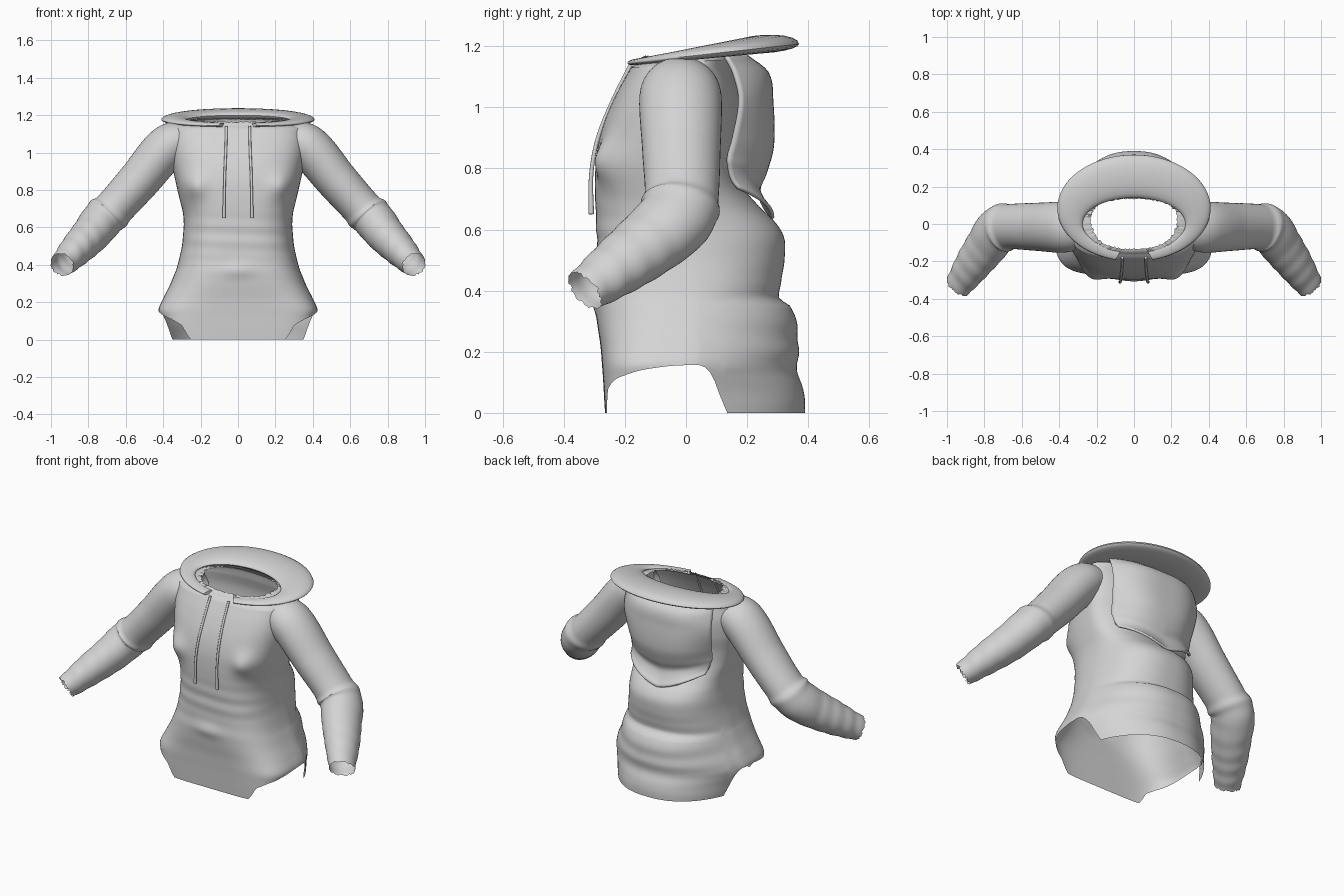
import bpy, bmesh, math, random
from mathutils import Vector

random.seed(4)
if bpy.data.objects.get("Cube"):
    bpy.data.objects.remove(bpy.data.objects["Cube"])

fabric = bpy.data.materials.new("grey fabric")
fabric.use_nodes = True
GREY = (0.66, 0.66, 0.66, 1)
fabric.diffuse_color = GREY
fabric.node_tree.nodes["Principled BSDF"].inputs["Base Color"].default_value = GREY


def curve(table, t):
    """Smooth value of a table whose first column is the parameter."""
    n = len(table)
    t = min(max(t, table[0][0]), table[-1][0])
    i = 0
    while i < n - 2 and t > table[i + 1][0]:
        i += 1
    a, b = table[i], table[i + 1]
    p, q = table[max(i - 1, 0)], table[min(i + 2, n - 1)]
    h = b[0] - a[0]
    s = (t - a[0]) / h
    out = []
    for k in range(1, len(a)):
        ma = (b[k] - p[k]) / (b[0] - p[0]) * h
        mb = (q[k] - a[k]) / (q[0] - a[0]) * h
        out.append(a[k] * (1 + 2 * s) * (1 - s) ** 2 + ma * s * (1 - s) ** 2
                   + b[k] * s * s * (3 - 2 * s) + mb * s * s * (s - 1))
    return out


def loft(name, rings, closed=True, caps=False, mirror=False):
    """Skin a list of equally long point rings."""
    bm = bmesh.new()
    grid = [[bm.verts.new(p) for p in ring] for ring in rings]
    n = len(grid[0])
    for r0, r1 in zip(grid, grid[1:]):
        for j in range(n if closed else n - 1):
            k = (j + 1) % n
            bm.faces.new((r0[j], r0[k], r1[k], r1[j]))
    if caps:
        bm.faces.new(grid[0][::-1])
        bm.faces.new(grid[-1])
    bmesh.ops.recalc_face_normals(bm, faces=bm.faces)
    mesh = bpy.data.meshes.new(name)
    bm.to_mesh(mesh)
    bm.free()
    obj = bpy.data.objects.new(name, mesh)
    bpy.context.collection.objects.link(obj)
    mesh.materials.append(fabric)
    if mirror:
        obj.modifiers.new("Mirror", "MIRROR")
    bpy.ops.object.select_all(action="DESELECT")
    obj.select_set(True)
    bpy.context.view_layer.objects.active = obj
    bpy.ops.object.shade_smooth_by_angle(angle=math.radians(50))
    return obj


def gauss(d, width):
    return math.exp(-(d / width) ** 2)


# Torso: height, half width, front depth, back depth
BODY = [(0, .38, -.265, .388), (.05, .395, -.268, .39), (.12, .415, -.272, .368),
        (.16, .425, -.275, .365), (.22, .40, -.28, .368), (.29, .365, -.29, .362),
        (.35, .34, -.295, .342), (.375, .33, -.295, .305), (.43, .315, -.29, .312),
        (.5, .30, -.292, .322), (.57, .293, -.292, .322), (.62, .29, -.294, .295),
        (.68, .295, -.296, .235), (.75, .312, -.298, .18), (.85, .335, -.292, .16),
        (.95, .355, -.268, .17), (1.05, .365, -.225, .17), (1.13, .36, -.18, .15)]
# Hem height by depth: the sides are cut away in an arch
HEM = [(-.262, 0), (-.253, .08), (-.2, .125), (-.1, .15), (.03, .157), (.07, .145), (.1, .09), (.13, 0)]


def oval(hw, yf, yb, a, front=3.0, back=2.5, taper=0.0):
    c, s = math.cos(a), math.sin(a)
    power = back if s > 0 else front
    yc = min(.03, yf * .2 + yb * .5)
    x = hw * math.copysign(abs(c) ** (2 / power), c)
    reach = math.copysign(abs(s) ** (2 / power), s)
    depth = (yb - yc) if s > 0 else (yc - yf)
    return x * (1 - taper * max(0, reach)), yc + reach * depth


def torso_point(a, z):
    # The back narrows behind the hips, the front hem is nearly square
    x, y = oval(*curve(BODY, z), a, 3 + 2.5 * gauss(z, .2), 2.4, .07 + .2 * gauss(z - .15, .22))
    if y < 0:
        y -= .037 * gauss(math.hypot(abs(x) - .235, z - .82), .068)
        y -= .012 * gauss(math.hypot(x * .5, z - .37), .04)
        y -= .002 * math.sin(z * 75 + 3 * x) * gauss(z - .55, .12)
    else:
        y += .003 * math.sin(z * 62 + 2 * math.cos(3 * x)) * gauss(z - .2, .2)
    return Vector((x, y, z))


SEG, ROWS = 192, 90
angles = [2 * math.pi * i / SEG for i in range(SEG)]
hems = []
for a in angles:
    y = torso_point(a, .05).y
    hems.append(0 if y <= HEM[0][0] or y >= HEM[-1][0] else max(0, curve(HEM, y)[0]))
rings = []
for r in range(ROWS + 1):
    t = r / ROWS
    rings.append([torso_point(a, h + (1.13 - h) * t) for a, h in zip(angles, hems)])
# Shoulders close in to a frayed neck opening that follows the collar tilt
for hw, yf, yb, z, fray in [(.345, -.168, .148, 1.148, 0), (.31, -.155, .145, 1.16, 0),
                            (.27, -.148, .142, 1.17, 0), (.235, -.137, .137, 1.178, .01)]:
    ring = []
    for a in angles:
        x, y = oval(hw, yf, yb, a, 2.5)
        k = 1 - random.random() * fray * 5
        ring.append(Vector((x * k, y * k, z + .06 * y - random.random() * fray)))
    rings.append(ring)
loft("torso", rings)


def sweep(name, path, steps, sides, wrinkle=0.0, squash=1.0, fray=0.0, caps=False):
    """Tube along a path of (t, x, y, z, radius), mirrored to both sides."""
    rings = []
    for i in range(steps + 1):
        t = i / steps
        *p, rad = curve(path, t)
        ahead, behind = curve(path, min(t + .01, 1)), curve(path, max(t - .01, 0))
        d = (Vector(ahead[:3]) - Vector(behind[:3])).normalized()
        side = d.cross(Vector((1, 0, 1))).normalized()
        up = side.cross(d)
        ring = []
        for j in range(sides):
            a = 2 * math.pi * j / sides
            w = rad + wrinkle * math.sin(t * 70 + 2 * math.sin(a)) * max(0, t - .4)
            w += wrinkle * 2.5 * gauss(t - .52 - .02 * math.sin(a), .02)
            end = d * (random.uniform(-1, 1) * fray if i == steps else 0)
            ring.append(Vector(p) + side * w * squash * math.cos(a) + up * w * math.sin(a) + end)
        rings.append(ring)
    return loft(name, rings, caps=caps, mirror=True)


# Sleeves
sweep("sleeves", [(0, .27, -.015, 1.07, .10), (.12, .375, -.018, 1.03, .118),
                  (.3, .53, -.015, .85, .112), (.48, .665, -.015, .70, .106),
                  (.58, .73, -.035, .635, .11), (.68, .785, -.11, .565, .103),
                  (.84, .865, -.22, .48, .088), (1, .94, -.33, .40, .066)],
      90, 48, wrinkle=.003, squash=1.14, fray=.008)

# Drawstrings hang just in front of the chest
sweep("drawstrings", [(0, .062, -.18, 1.14, .007), (.25, .065, -.24, 1.02, .007),
                      (.5, .07, -.288, .90, .007), (.75, .073, -.31, .78, .007),
                      (1, .075, -.31, .65, .009)], 40, 10, caps=True)

# Hood hanging down the back: drop, middle depth, edge depth
HOOD = [(0, .20, .13), (.1, .265, .155), (.28, .28, .175), (.55, .282, .155),
        (.72, .258, .137), (.82, .238, .14), (.92, .255, .15), (1, .284, .17)]
rows = []
for i in range(41):
    v = i / 40
    mid, edge = curve(HOOD, v)
    row = []
    for j in range(49):
        u = j / 24 - 1
        lift = .10 * abs(u) ** 1.3 * v ** 2
        half = .285 + .01 * math.sin(v * 6) - .03 * max(0, v - .75) / .25
        row.append(Vector((u * half, edge + (mid - edge) * (1 - abs(u) ** 3),
                           1.165 - .53 * v + lift)))
    rows.append(row)
hood = loft("hood", rows, closed=False)
thick = hood.modifiers.new("Thickness", "SOLIDIFY")
thick.thickness = .012
thick.offset = 0

# Wide tilted collar, open at the front
rings = []
GAP = math.radians(14)
for i in range(97):
    a = -math.pi / 2 + GAP + (2 * math.pi - 2 * GAP) * i / 96
    c, s = math.cos(a), math.sin(a)
    outer = Vector((.41 * c, .085 + .285 * s, 0))
    inner = Vector((.275 * c, .14 * s, 0))
    back = (s + 1) / 2
    ring = []
    for j in range(20):
        b = 2 * math.pi * j / 20
        p = inner.lerp(outer, .5 + .5 * math.cos(b))
        bulge = (.010 + .020 * back) * math.sin(b)
        p.z = 1.166 + .11 * p.y + .018 * back * math.sin(b / 2) + bulge
        ring.append(p)
    rings.append(ring)
loft("collar", rings, caps=True)
